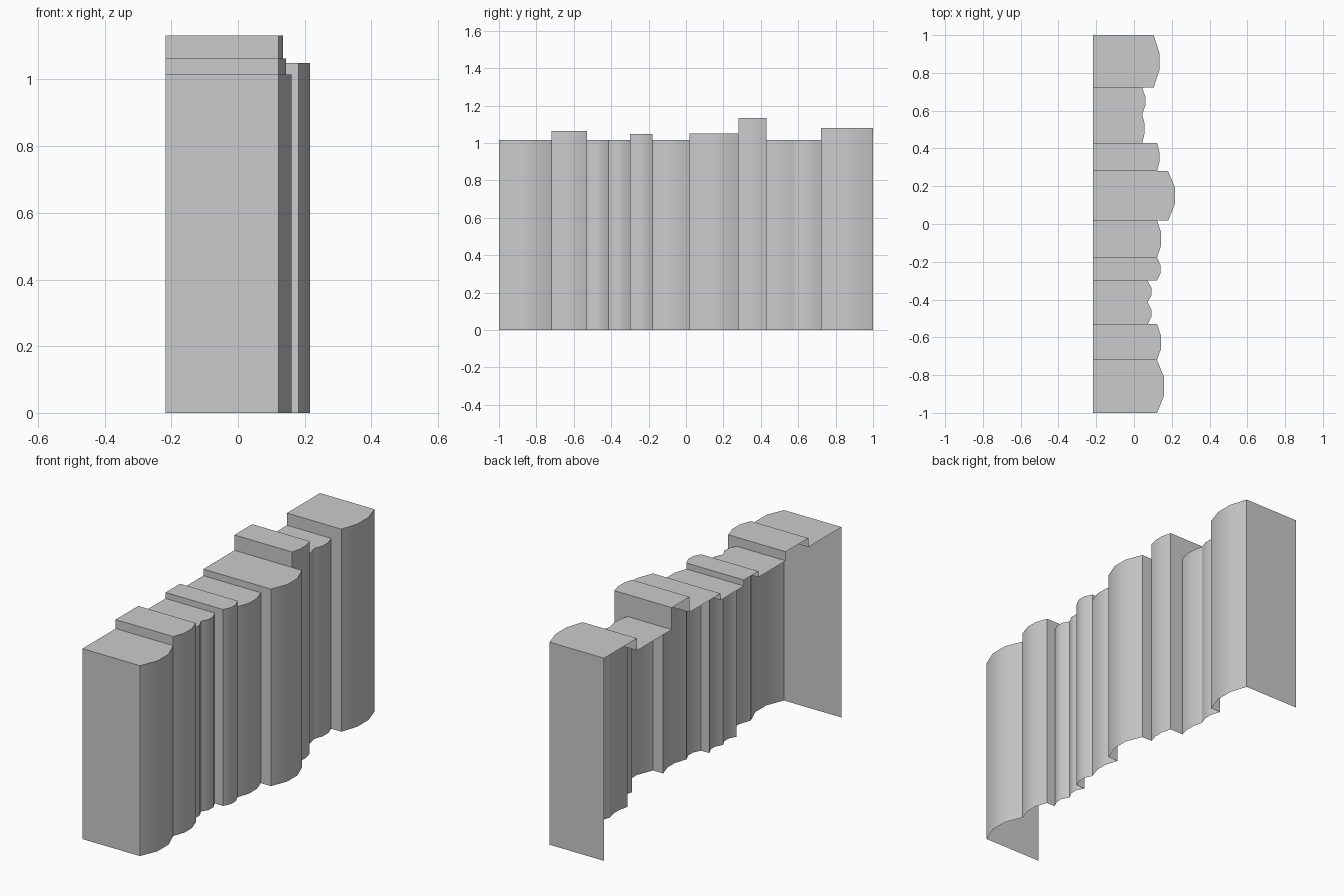
import bpy
import bmesh
import math

if "Cube" in bpy.data.objects:
    bpy.data.objects.remove(bpy.data.objects["Cube"])

BACK = -0.217  # open rear of the row

# start y, spine edge x, spine bulge x, height
BOOKS = [
    (-1.0, 0.122, 0.16, 1.015),
    (-0.72, 0.122, 0.144, 1.063),
    (-0.53, 0.072, 0.092, 1.015),
    (-0.415, 0.072, 0.092, 1.015),
    (-0.30, 0.122, 0.141, 1.047),
    (-0.178, 0.122, 0.144, 1.015),
    (0.018, 0.181, 0.216, 1.05),
    (0.28, 0.122, 0.135, 1.132),
    (0.43, 0.044, 0.056, 1.015),
    (0.58, 0.044, 0.060, 1.015),
    (0.722, 0.104, 0.134, 1.08),
]
ENDS = [b[0] for b in BOOKS[1:]] + [1.0]
NOTHING = (0, BACK, BACK, 0.0)


def face(bm, pts):
    return bm.faces.new([bm.verts.new(p) for p in pts])


def wall(bm, y, own, other, side):
    """Exposed cover where a book sticks out past its neighbour."""
    _, e, _, h = own
    _, ne, _, nh = other
    rects = []
    if e > ne:
        rects.append((ne, e, 0.0, h))
    if h > nh and min(e, ne) > BACK:
        rects.append((BACK, min(e, ne), nh, h))
    for x0, x1, z0, z1 in rects:
        pts = [(x0, y, z0), (x1, y, z0), (x1, y, z1), (x0, y, z1)]
        face(bm, pts if side < 0 else pts[::-1])


def make_book(i):
    own = BOOKS[i]
    y0, e, b, h = own
    y1 = ENDS[i]
    t = (y1 - y0) / 3
    curve = [(e, y0), (b, y0 + t), (b, y1 - t), (e, y1)]
    bm = bmesh.new()
    # rounded spine in three facets
    for (xa, ya), (xb, yb) in zip(curve, curve[1:]):
        face(bm, [(xa, ya, 0), (xb, yb, 0), (xb, yb, h), (xa, ya, h)])
    # top
    face(bm, [(BACK, y0, h)] + [(x, y, h) for x, y in curve] + [(BACK, y1, h)])
    # covers
    wall(bm, y0, own, BOOKS[i - 1] if i > 0 else NOTHING, -1)
    wall(bm, y1, own, BOOKS[i + 1] if i + 1 < len(BOOKS) else NOTHING, 1)
    bmesh.ops.remove_doubles(bm, verts=bm.verts, dist=0.0005)
    name = f"book_{i + 1:02d}"
    me = bpy.data.meshes.new(name)
    bm.to_mesh(me)
    bm.free()
    ob = bpy.data.objects.new(name, me)
    bpy.context.collection.objects.link(ob)
    return ob


row = [make_book(i) for i in range(len(BOOKS))]

# soft shading on the spines, sharp elsewhere
for ob in row:
    ob.select_set(True)
bpy.context.view_layer.objects.active = row[0]
bpy.ops.object.shade_smooth_by_angle(angle=math.radians(35))
